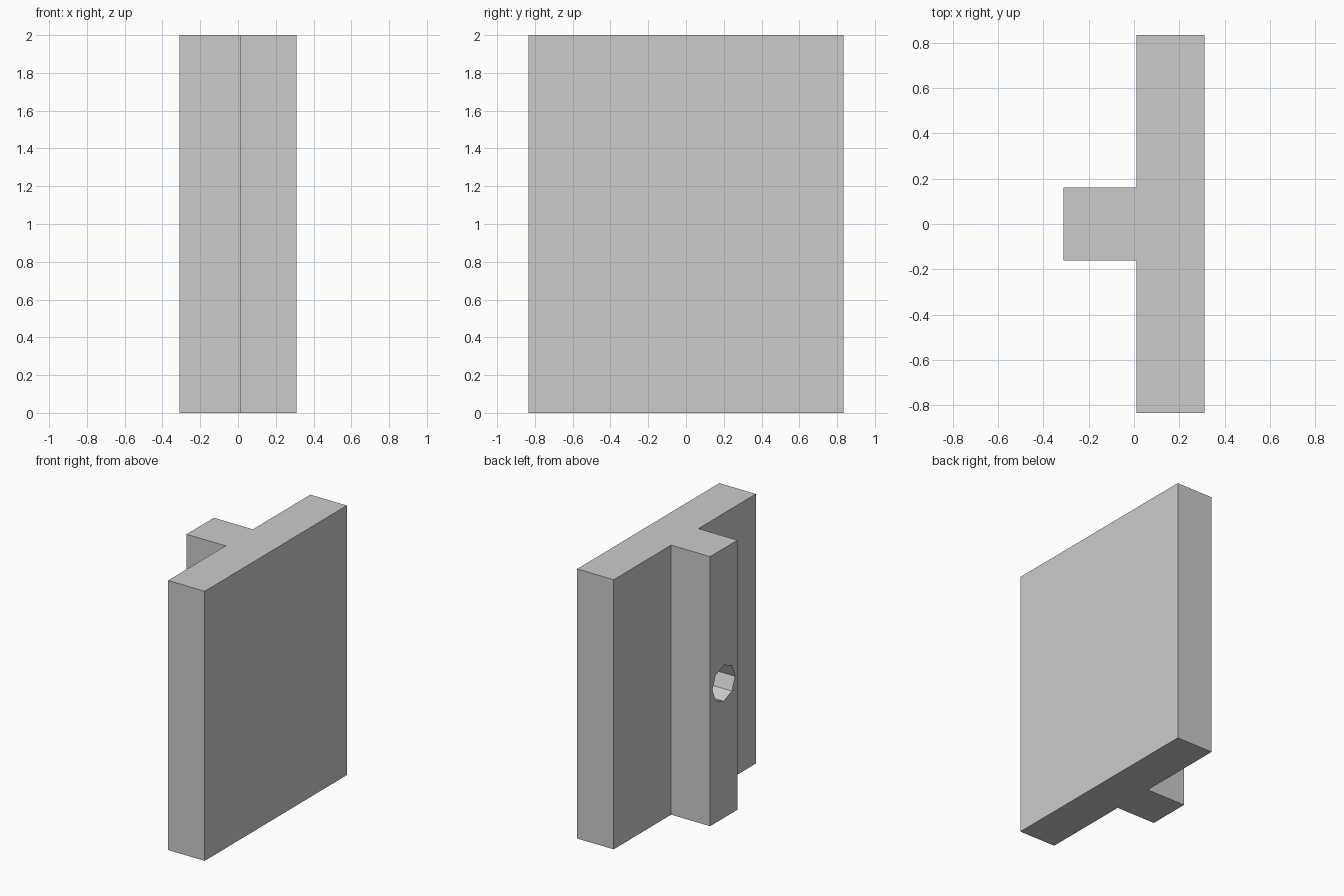
import bpy
import bmesh
import math
from mathutils import Matrix

cube = bpy.data.objects.get("Cube")
if cube:
    bpy.data.objects.remove(cube, do_unlink=True)

HEIGHT = 2.0
BACK, STEP, FACE = -0.31, 0.01, 0.31   # x of rib end, plate rear, plate face
HALF_PLATE, HALF_RIB = 0.833, 0.16
HOLE_RADIUS = 0.134

grey = bpy.data.materials.new("plain grey")
grey.use_nodes = True
color = (0.6, 0.6, 0.6, 1.0)
grey.diffuse_color = color
grey.node_tree.nodes["Principled BSDF"].inputs["Base Color"].default_value = color


def make_object(name, bm):
    bmesh.ops.recalc_face_normals(bm, faces=bm.faces)
    mesh = bpy.data.meshes.new(name)
    bm.to_mesh(mesh)
    bm.free()
    mesh.materials.append(grey)
    obj = bpy.data.objects.new(name, mesh)
    bpy.context.collection.objects.link(obj)
    return obj


# T-shaped body: half profile mirrored across y, extruded upward
half = [(FACE, HALF_PLATE), (STEP, HALF_PLATE), (STEP, HALF_RIB), (BACK, HALF_RIB)]
profile = half + [(x, -y) for x, y in reversed(half)]
bm = bmesh.new()
base = bm.faces.new([bm.verts.new((x, y, 0)) for x, y in profile])
top = bmesh.ops.extrude_face_region(bm, geom=[base])["geom"]
bmesh.ops.translate(bm, vec=(0, 0, HEIGHT),
                    verts=[g for g in top if isinstance(g, bmesh.types.BMVert)])
body = make_object("ribbed_plate", bm)

# Eight-sided blind hole bored into the rib, down to the plate
bm = bmesh.new()
bmesh.ops.create_cone(bm, cap_ends=True, segments=8, radius1=HOLE_RADIUS,
                      radius2=HOLE_RADIUS, depth=2 * (STEP - BACK),
                      matrix=Matrix.Translation((BACK, 0, HEIGHT / 2))
                      @ Matrix.Rotation(math.pi / 2, 4, 'Y'))
cutter = make_object("hole_cutter", bm)
cutter.hide_render = True

bore = body.modifiers.new("bore", 'BOOLEAN')
bore.operation = 'DIFFERENCE'
bore.solver = 'EXACT'
bore.object = cutter

# Apply the cut and remove the cutter
bpy.context.view_layer.objects.active = body
body.select_set(True)
bpy.ops.object.modifier_apply(modifier=bore.name)
bpy.data.objects.remove(cutter, do_unlink=True)
